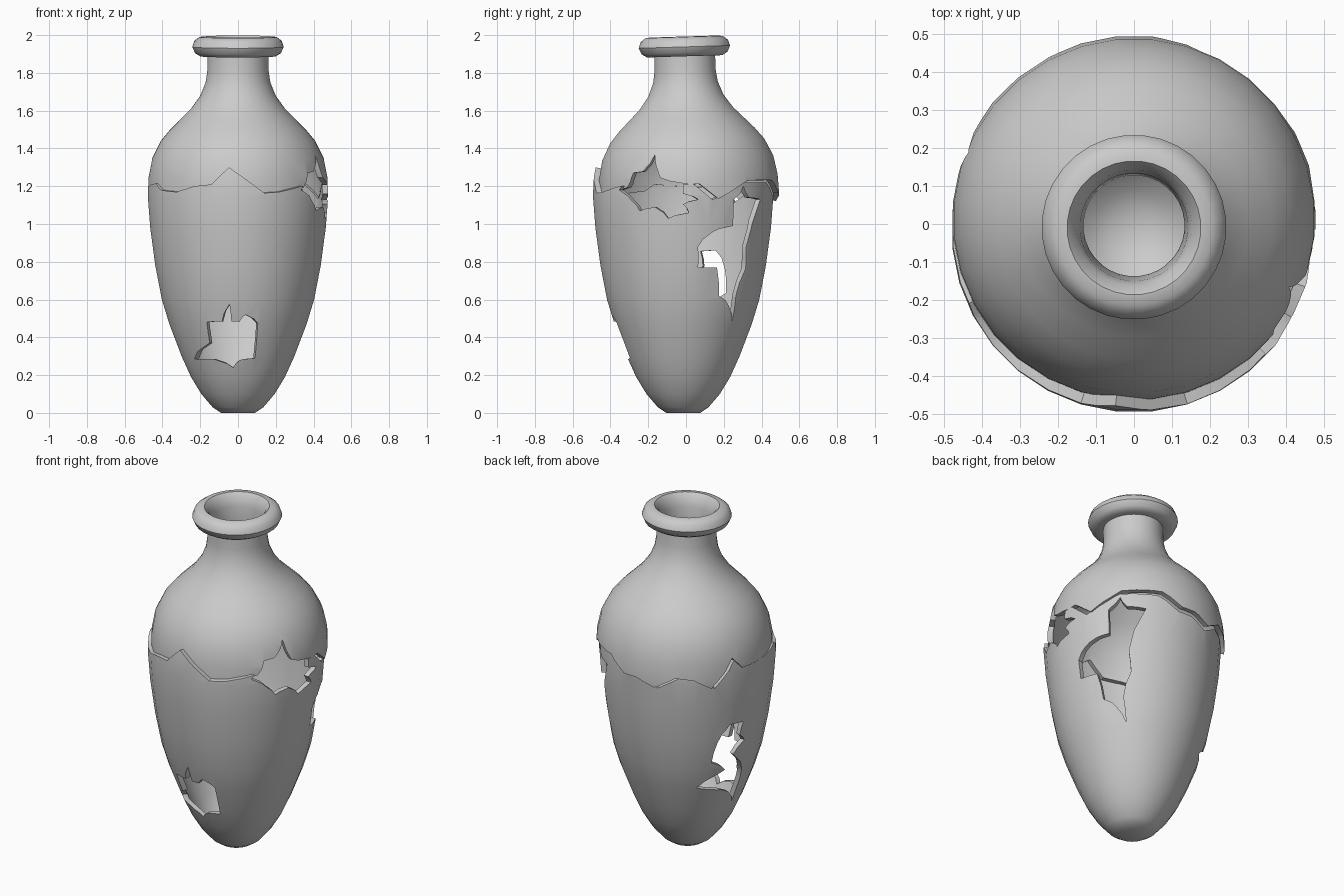
import bpy, bmesh, math
from mathutils import Matrix, Vector

if "Cube" in bpy.data.objects:
    bpy.data.objects.remove(bpy.data.objects["Cube"])

# outer and inner half-profiles (radius, height)
BODY = [(.09, 0), (.135, .03), (.195, .1), (.25, .19), (.30, .30), (.365, .47), (.405, .60),
        (.44, .78), (.467, .98), (.48, 1.15), (.475, 1.25), (.455, 1.35), (.41, 1.44), (.36, 1.5),
        (.30, 1.56), (.25, 1.61), (.20, 1.68), (.172, 1.75), (.163, 1.81), (.162, 1.89)]
LIP = [(.20, 1.888), (.228, 1.905), (.243, 1.938), (.232, 1.97), (.205, 1.99), (.176, 1.993),
       (.152, 1.965), (.142, 1.92)]
WALL = .03


def make(name, bm):
    bmesh.ops.recalc_face_normals(bm, faces=bm.faces)
    me = bpy.data.meshes.new(name)
    bm.to_mesh(me)
    bm.free()
    ob = bpy.data.objects.new(name, me)
    bpy.context.collection.objects.link(ob)
    return ob


def radius(z):
    for (r0, z0), (r1, z1) in zip(BODY, BODY[1:]):
        if z0 <= z <= z1:
            return r0 + (r1 - r0) * (z - z0) / (z1 - z0)
    return BODY[-1][0]


def polar(r, deg, z):
    # angle 0 faces the front (-y), 90 faces the right (+x)
    a = math.radians(deg)
    return Vector((r * math.sin(a), -r * math.cos(a), z))


def revolve(name):
    inner = [(r - WALL, z + (WALL if z < .1 else 0)) for r, z in BODY[:-1]][::-1]
    prof = [(0, 0)] + BODY + LIP + inner + [(0, WALL)]
    bm = bmesh.new()
    vs = [bm.verts.new(polar(r, 360 / 64, z)) for r, z in prof]
    es = [bm.edges.new(p) for p in zip(vs, vs[1:])]
    bmesh.ops.spin(bm, geom=vs + es, cent=(0, 0, 0), axis=(0, 0, 1),
                   angle=2 * math.pi, steps=32, use_duplicate=False)
    bmesh.ops.remove_doubles(bm, verts=bm.verts, dist=1e-4)
    return make(name, bm)


def prism(name, a, b):
    bm = bmesh.new()
    va = [bm.verts.new(p) for p in a]
    vb = [bm.verts.new(p) for p in b]
    n = len(a)
    bm.faces.new(va[::-1])
    bm.faces.new(vb)
    for i in range(n):
        j = (i + 1) % n
        bm.faces.new((va[i], va[j], vb[j], vb[i]))
    bmesh.ops.triangulate(bm, faces=bm.faces)
    return make(name, bm)


def hole_cutter(facing, pts):
    # outline seen from direction "facing", pushed radially through the wall
    a, b = [], []
    for h, z in pts:
        r = radius(z)
        ang = facing + math.degrees(math.asin(max(-1, min(1, h / r))))
        a.append(polar(r * .65, ang, z))
        b.append(polar(r * 1.35, ang, z))
    return prism("hole_cutter", a, b)


def boolean(ob, cutter, op):
    m = ob.modifiers.new("cut", 'BOOLEAN')
    m.operation, m.solver, m.object = op, 'EXACT', cutter
    bpy.context.view_layer.objects.active = ob
    bpy.ops.object.modifier_apply(modifier=m.name)


lower = revolve("lower_body")

# missing pieces: front, right, back right, back left
HOLES = [
    (0, [(-.165, .48), (-.085, .485), (-.045, .575), (-.035, .485), (.01, .485), (.04, .52),
         (.105, .475), (.09, .29), (.01, .28), (-.025, .24), (-.13, .285), (-.23, .285), (-.15, .37)]),
    (90, [(-.34, 1.18), (-.29, 1.28), (-.24, 1.285), (-.175, 1.37), (-.15, 1.25), (0, 1.21),
          (0, 1.16), (.08, 1.13), (0, 1.105), (.03, 1.06), (-.08, 1.03), (-.15, 1.09),
          (-.23, 1.07), (-.27, 1.12)]),
    (90, [(.27, 1.13), (.32, 1.2), (.35, 1.14), (.41, 1.13), (.335, .88), (.33, .76), (.28, .62),
          (.26, .48), (.24, .57), (.19, .62), (.18, .77), (.08, .77), (.08, .88), (.16, .96),
          (.265, .99)]),
    (225, [(.16, .86), (.24, .855), (.22, .775), (.25, .73), (.185, .66), (.245, .53), (.23, .435),
           (.2, .31), (.17, .405), (-.015, .47), (.14, .57), (.06, .635), (.09, .76)]),
]
for facing, pts in HOLES:
    c = hole_cutter(facing, pts)
    boolean(lower, c, 'DIFFERENCE')
    bpy.data.objects.remove(c)

# jagged crack around the shoulder (angle, height)
CRACK = [(-17, 1.21), (-6, 1.30), (17, 1.165), (27, 1.17), (45, 1.2), (97, 1.21), (109, 1.13),
         (131, 1.22), (158, 1.22), (172, 1.15), (182, 1.15), (195, 1.11), (209, 1.175),
         (221, 1.165), (233, 1.11), (243, 1.2), (248, 1.265), (256, 1.195), (276, 1.2),
         (294, 1.215), (301, 1.18), (317, 1.17), (331, 1.2)]
bm = bmesh.new()
top = bm.verts.new((0, 0, 1.2))
bot = bm.verts.new((0, 0, -1))
hi = [bm.verts.new(polar(1, a, 1.2 + (z - 1.2) / .465)) for a, z in CRACK]
lo = [bm.verts.new(polar(1, a, -1)) for a, z in CRACK]
for i in range(len(CRACK)):
    j = (i + 1) % len(CRACK)
    for f in ((top, hi[i], hi[j]), (bot, lo[j], lo[i]), (hi[i], lo[i], lo[j], hi[j])):
        bm.faces.new(f)
crack = make("crack_cutter", bm)

# split, then slip the upper half back and tilt it slightly
upper = lower.copy()
upper.data = lower.data.copy()
upper.name = "shoulder_neck_and_lip"
bpy.context.collection.objects.link(upper)
boolean(lower, crack, 'INTERSECT')
boolean(upper, crack, 'DIFFERENCE')
bpy.data.objects.remove(crack)
lower.data.transform(Matrix.Translation((0, -.015, 0)))
upper.data.transform(Matrix.Translation((0, .014, 1.2)) @ Matrix.Rotation(math.radians(1.75), 4, 'X')
                     @ Matrix.Translation((0, 0, -1.2)))

for ob in (lower, upper):
    bpy.ops.object.select_all(action='DESELECT')
    ob.select_set(True)
    bpy.context.view_layer.objects.active = ob
    bpy.ops.object.shade_smooth_by_angle(angle=math.radians(35))
